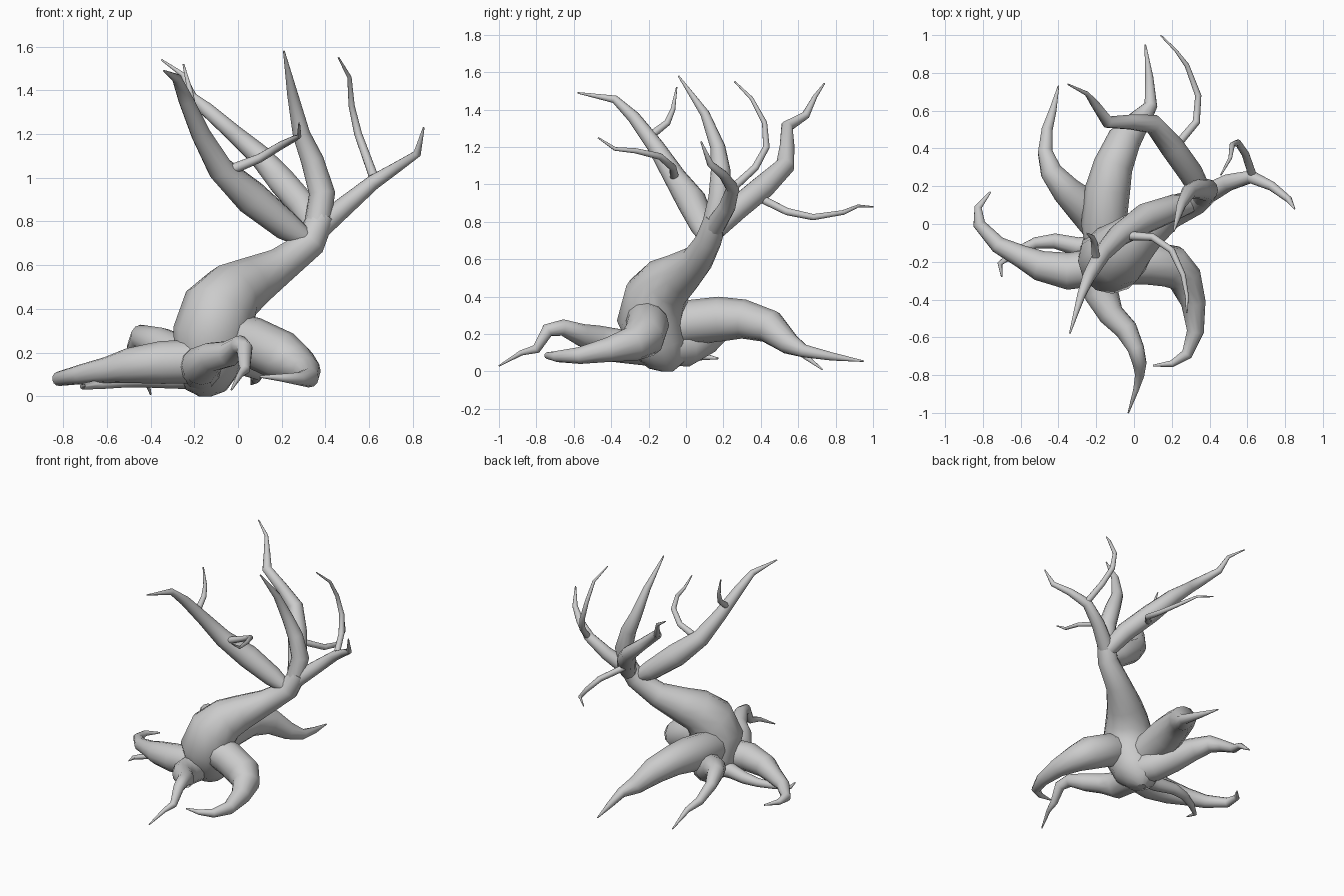
import bpy


def limb(name, pts):
    """Tapered, smooth-shaded tube through (x, y, z, radius) points."""
    cu = bpy.data.curves.new(name, 'CURVE')
    cu.dimensions = '3D'
    cu.bevel_depth = 1.0
    cu.bevel_resolution = 4
    cu.use_fill_caps = True
    sp = cu.splines.new('POLY')
    sp.points.add(len(pts) - 1)
    for p, (x, y, z, r) in zip(sp.points, pts):
        p.co = (x, y, z, 1)
        p.radius = r
    ob = bpy.data.objects.new(name, cu)
    bpy.context.collection.objects.link(ob)
    bpy.ops.object.select_all(action='DESELECT')
    ob.select_set(True)
    bpy.context.view_layer.objects.active = ob
    bpy.ops.object.convert(target='MESH')
    bpy.ops.object.shade_smooth_by_angle(angle=0.9)


# Leaning trunk with a rounded foot
limb("trunk", [(-.15, -.10, 0, .03), (-.15, -.10, .035, .10), (-.14, -.14, .13, .15),
               (-.12, -.19, .28, .18), (-.085, -.16, .40, .172), (-.02, -.10, .475, .145),
               (.06, -.03, .52, .12), (.19, .06, .595, .086), (.33, .12, .70, .07),
               (.38, .16, .82, .062)])

# Main branches
limb("branch_upright", [(.36, .14, .76, .06), (.385, .18, .93, .06), (.34, .185, 1.08, .052),
                        (.29, .17, 1.2, .04), (.25, .10, 1.38, .025), (.21, -.04, 1.58, .004)])
limb("branch_front", [(.31, .11, .72, .045), (.22, .09, .78, .068), (.06, .03, .91, .08),
                      (-.08, -.06, 1.04, .06), (-.17, -.16, 1.2, .045),
                      (-.24, -.28, 1.36, .034), (-.28, -.38, 1.455, .022), (-.34, -.58, 1.49, .004)])
limb("branch_back", [(.36, .16, .76, .055), (.30, .27, .87, .065), (.20, .41, .985, .065),
                     (.10, .53, 1.1, .052), (-.02, .54, 1.205, .04), (-.14, .54, 1.31, .033),
                     (-.21, .64, 1.37, .022), (-.25, .69, 1.47, .012), (-.35, .74, 1.54, .004)])
limb("branch_right", [(.37, .15, .77, .055), (.50, .22, .88, .045), (.62, .25, .98, .035),
                      (.73, .20, 1.05, .025), (.82, .13, 1.11, .018), (.85, .08, 1.23, .004)])

# Thin twigs
limb("twig_right", [(.63, .25, .98, .022), (.59, .37, 1.09, .02), (.55, .43, 1.2, .018),
                    (.52, .42, 1.33, .014), (.51, .35, 1.46, .01), (.46, .26, 1.55, .004)])
limb("twig_front", [(-.05, -.06, 1.03, .025), (.10, -.07, 1.09, .02), (.20, -.14, 1.15, .018),
                    (.26, -.27, 1.18, .014), (.28, -.38, 1.19, .01), (.28, -.47, 1.25, .004)])
limb("twig_upper", [(-.20, -.19, 1.26, .022), (-.21, -.10, 1.33, .018),
                    (-.22, -.07, 1.40, .013), (-.25, -.05, 1.52, .004)])
limb("twig_back", [(.22, .41, .92, .022), (.33, .54, .855, .02), (.34, .68, .825, .017),
                   (.28, .84, .85, .013), (.22, .92, .885, .008), (.14, 1.0, .88, .004)])

# Spreading roots
limb("root_back", [(-.14, -.15, .22, .11), (-.16, 0, .26, .12), (-.14, .18, .28, .12),
                   (-.11, .31, .28, .105), (-.05, .45, .24, .09), (.03, .55, .15, .06),
                   (.09, .63, .11, .035), (.08, .78, .08, .022), (.06, .95, .055, .004)])
limb("root_right", [(-.10, -.22, .30, .10), (.06, -.205, .25, .115), (.20, -.225, .185, .115),
                    (.27, -.29, .145, .092), (.315, -.42, .115, .065), (.325, -.57, .085, .045),
                    (.28, -.69, .08, .03), (.20, -.74, .085, .018), (.10, -.75, .09, .005)])
limb("root_front", [(-.17, -.20, .13, .10), (-.17, -.38, .14, .09), (-.12, -.48, .18, .068),
                    (-.04, -.56, .195, .06), (.01, -.66, .235, .044), (.03, -.74, .22, .037),
                    (.03, -.80, .12, .025), (.01, -.88, .10, .015), (-.03, -1.0, .03, .004)])
limb("root_left", [(-.15, -.22, .16, .10), (-.35, -.25, .155, .098), (-.50, -.22, .14, .08),
                   (-.60, -.17, .12, .06), (-.72, -.11, .10, .045), (-.82, 0, .08, .033),
                   (-.825, .09, .08, .02), (-.76, .17, .07, .005)])
limb("root_back_left", [(-.14, -.10, .13, .10), (-.18, .0, .13, .105), (-.26, .09, .18, .10),
                        (-.36, .18, .24, .078), (-.44, .28, .27, .058), (-.47, .38, .22, .04),
                        (-.46, .50, .145, .03), (-.43, .60, .11, .02), (-.40, .73, .01, .004)])
limb("root_small", [(-.12, -.12, .10, .07), (-.30, -.12, .085, .05), (-.42, -.09, .08, .04),
                    (-.52, -.10, .07, .03), (-.63, -.15, .055, .022), (-.71, -.21, .045, .014),
                    (-.70, -.28, .05, .004)])
